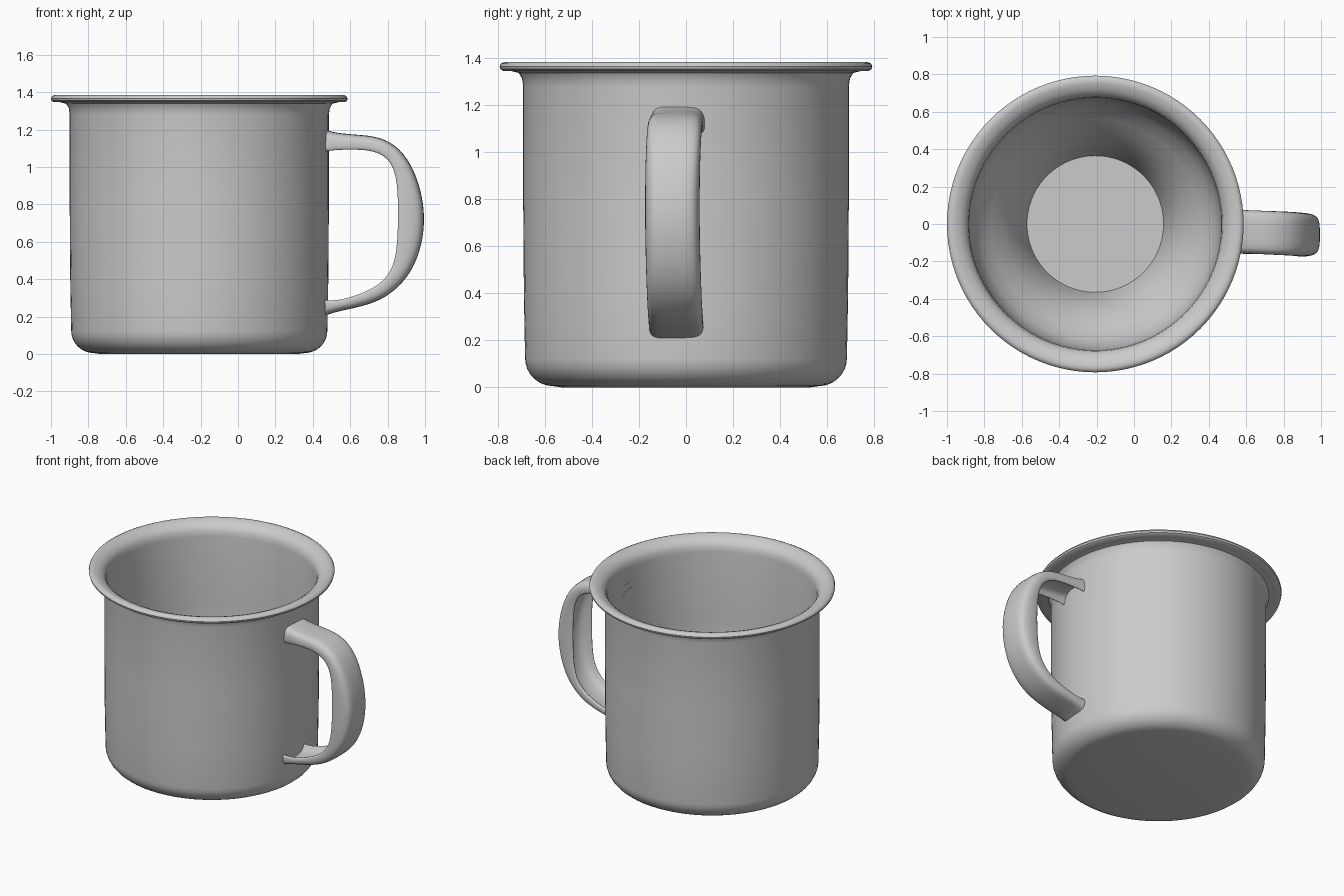
import bpy, math

if "Cube" in bpy.data.objects:
    bpy.data.objects.remove(bpy.data.objects["Cube"])

CX = -0.207   # axis of the cup
SEGS = 96


def make_object(name, verts, faces, angle=40, subsurf=0):
    mesh = bpy.data.meshes.new(name)
    mesh.from_pydata(verts, [], faces)
    mesh.update()
    ob = bpy.data.objects.new(name, mesh)
    bpy.context.collection.objects.link(ob)
    bpy.ops.object.select_all(action='DESELECT')
    bpy.context.view_layer.objects.active = ob
    ob.select_set(True)
    bpy.ops.object.mode_set(mode='EDIT')
    bpy.ops.mesh.select_all(action='SELECT')
    bpy.ops.mesh.normals_make_consistent(inside=False)
    bpy.ops.object.mode_set(mode='OBJECT')
    if subsurf:
        mod = ob.modifiers.new("smooth", 'SUBSURF')
        mod.levels = mod.render_levels = subsurf
        bpy.ops.object.shade_smooth()
    else:
        bpy.ops.object.shade_smooth_by_angle(angle=math.radians(angle))
    return ob


def lathe(name, profile):
    """Revolve (radius, z) points; both ends are closed with a disc."""
    verts, faces, n = [], [], len(profile)
    for r, z in profile:
        for i in range(SEGS):
            a = 2 * math.pi * i / SEGS
            verts.append((CX + r * math.cos(a), r * math.sin(a), z))
    for k in range(n - 1):
        for i in range(SEGS):
            j = (i + 1) % SEGS
            faces.append((k * SEGS + i, k * SEGS + j, (k + 1) * SEGS + j, (k + 1) * SEGS + i))
    faces.append(tuple(reversed(range(SEGS))))
    faces.append(tuple(range((n - 1) * SEGS, n * SEGS)))
    return make_object(name, verts, faces)


# Cup: rounded base, straight wall, flared rolled rim, inner wall and sunken floor
corner = [(0.565 + 0.12 * math.sin(t), 0.125 - 0.12 * math.cos(t))
          for t in [math.pi / 2 * i / 8 for i in range(9)]]
profile = [(0.53, 0.0)] + corner + [
    (0.69, 0.4), (0.693, 0.8), (0.693, 1.28), (0.698, 1.315), (0.712, 1.338),
    (0.745, 1.346), (0.778, 1.346), (0.79, 1.354), (0.793, 1.366), (0.787, 1.378),
    (0.772, 1.385), (0.75, 1.382), (0.72, 1.37), (0.695, 1.352), (0.68, 1.325),
    (0.675, 1.29), (0.674, 0.8), (0.67, 0.66), (0.655, 0.56), (0.62, 0.48),
    (0.56, 0.41), (0.49, 0.33), (0.43, 0.23), (0.39, 0.13), (0.365, 0.03)]
lathe("cup", profile)

# Handle: channel-shaped strap; each station is outer (x, z), inner (x, z), y centre
stations = [
    ((0.465, 1.20), (0.465, 1.08), -0.035),
    ((0.52, 1.182), (0.52, 1.09), -0.04),
    ((0.64, 1.172), (0.64, 1.092), -0.043),
    ((0.76, 1.163), (0.73, 1.085), -0.048),
    ((0.87, 1.10), (0.81, 1.04), -0.052),
    ((0.945, 0.98), (0.845, 0.95), -0.056),
    ((0.987, 0.84), (0.853, 0.83), -0.058),
    ((1.0, 0.71), (0.853, 0.70), -0.058),
    ((0.98, 0.56), (0.848, 0.58), -0.056),
    ((0.915, 0.41), (0.83, 0.46), -0.052),
    ((0.79, 0.295), (0.76, 0.37), -0.048),
    ((0.65, 0.25), (0.64, 0.315), -0.044),
    ((0.53, 0.228), (0.53, 0.285), -0.042),
    ((0.465, 0.205), (0.465, 0.29), -0.042)]
# Cross-section: (sideways factor, depth factor from outer to inner edge)
half = [(0.4, 0.0), (0.85, 0.06), (1.03, 0.4), (1.02, 0.98),
        (0.86, 1.02), (0.78, 0.6), (0.4, 0.36)]
section = half + [(-s, d) for s, d in reversed(half)]
HALF_WIDTH = 0.114
verts, faces, m = [], [], len(section)
for (ox, oz), (ix, iz), yc in stations:
    for s, d in section:
        verts.append((ox + (ix - ox) * d, yc + s * HALF_WIDTH, oz + (iz - oz) * d))
for k in range(len(stations) - 1):
    for i in range(m):
        j = (i + 1) % m
        faces.append((k * m + i, k * m + j, (k + 1) * m + j, (k + 1) * m + i))
make_object("handle", verts, faces, subsurf=2)
